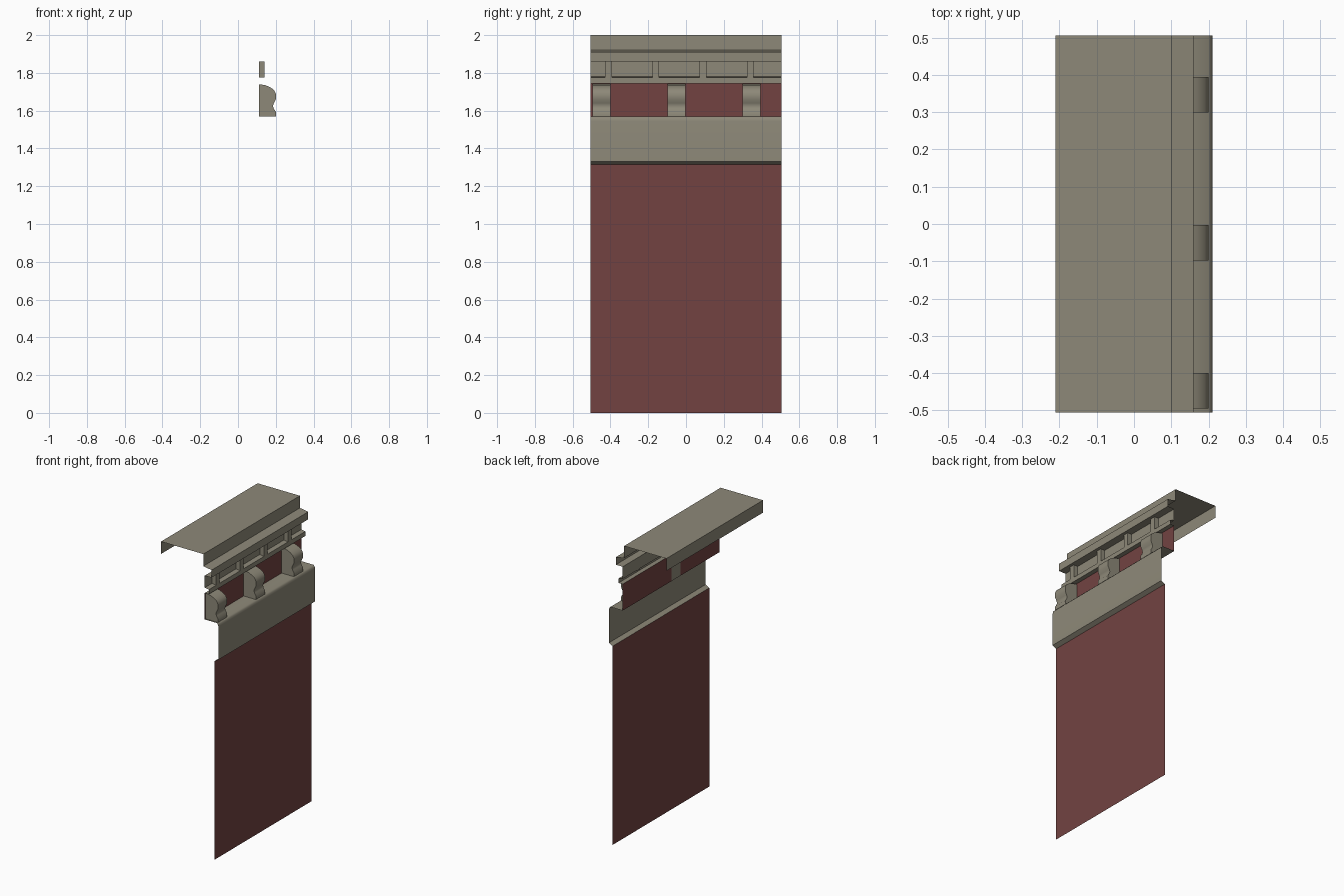
import bpy, bmesh

if "Cube" in bpy.data.objects:
    bpy.data.objects.remove(bpy.data.objects["Cube"])

HALF = 0.505  # half length of the cornice run along y


def make_material(name, rgb):
    m = bpy.data.materials.new(name)
    m.diffuse_color = (*rgb, 1)
    m.use_nodes = True
    m.node_tree.nodes["Principled BSDF"].inputs["Base Color"].default_value = m.diffuse_color
    return m


STONE = make_material("grey stone", (0.27, 0.25, 0.19))
RED = make_material("dark red wall", (0.17, 0.055, 0.053))


def finish(name, bm, mat, smooth=None):
    mesh = bpy.data.meshes.new(name)
    bm.to_mesh(mesh)
    bm.free()
    mesh.materials.append(mat)
    ob = bpy.data.objects.new(name, mesh)
    bpy.context.collection.objects.link(ob)
    if smooth:
        bpy.ops.object.select_all(action='DESELECT')
        bpy.context.view_layer.objects.active = ob
        ob.select_set(True)
        bpy.ops.object.shade_smooth_by_angle(angle=smooth)
    return ob


def sheet(name, profile, mat, smooth=None):
    """Open (x, z) profile swept along the whole length."""
    bm = bmesh.new()
    a = [bm.verts.new((x, -HALF, z)) for x, z in profile]
    b = [bm.verts.new((x, HALF, z)) for x, z in profile]
    for i in range(len(profile) - 1):
        bm.faces.new((a[i], a[i + 1], b[i + 1], b[i]))
    return finish(name, bm, mat, smooth)


def block(name, profile, y0, y1, mat, smooth=None):
    """Closed (x, z) profile extruded from y0 to y1."""
    bm = bmesh.new()
    face = bm.faces.new([bm.verts.new((x, y0, z)) for x, z in profile])
    ext = bmesh.ops.extrude_face_region(bm, geom=[face], use_keep_orig=True)
    for v in ext["geom"]:
        if isinstance(v, bmesh.types.BMVert):
            v.co.y = y1
    bmesh.ops.recalc_face_normals(bm, faces=bm.faces)
    return finish(name, bm, mat, smooth)


# Roof slab with turned-down back edge, stepped cornice and small moulding
sheet("cornice", [(-0.21, 1.918), (-0.21, 2.0), (0.10, 2.0), (0.10, 1.92),
                  (0.16, 1.91), (0.16, 1.86), (0.11, 1.86), (0.11, 1.78),
                  (0.14, 1.775), (0.14, 1.745), (0.11, 1.745)], STONE)

# Red band behind the large brackets
sheet("red_frieze", [(0.11, 1.745), (0.11, 1.57)], RED)

# Deep lower trim band
sheet("lower_trim", [(0.11, 1.57), (0.20, 1.57), (0.208, 1.56), (0.21, 1.545),
                     (0.21, 1.33), (0.183, 1.315)], STONE, 0.9)

# Main wall
sheet("red_wall", [(0.183, 1.315), (0.183, 0.0)], RED)

# Large scrolled brackets
scroll = [(0.11, 1.57), (0.11, 1.74), (0.145, 1.735), (0.17, 1.724),
          (0.19, 1.71), (0.20, 1.69), (0.20, 1.66), (0.19, 1.64),
          (0.185, 1.625), (0.19, 1.61), (0.20, 1.595), (0.20, 1.57)]
for i in range(3):
    y = -0.495 + i * 0.397
    block(f"large_bracket_{i + 1}", scroll, y, y + 0.095, STONE, 0.7)

# Small dentil blocks
dentil = [(0.11, 1.775), (0.11, 1.86), (0.14, 1.86), (0.14, 1.775)]
for i in range(4):
    y = -0.41 + i * 0.25
    block(f"dentil_{i + 1}", dentil, y - 0.018, y + 0.018, STONE)
